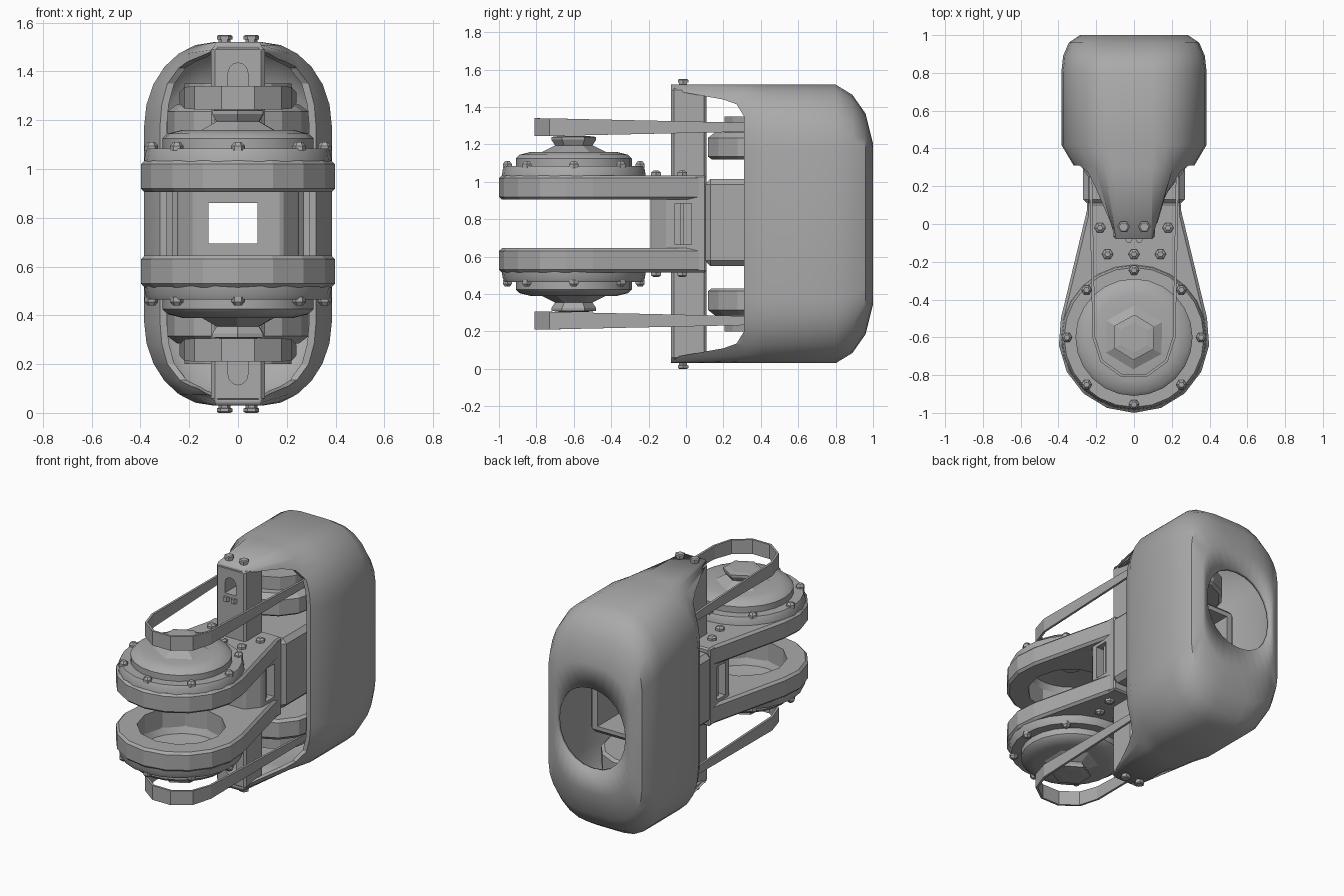
import bpy, bmesh
from math import cos, sin, pi, radians
from mathutils import Vector

cube = bpy.data.objects.get("Cube")
if cube:
    bpy.data.objects.remove(cube)

MID = 0.775    # height of the mirror plane; all meshes are built around it
HUB = -0.6     # y of the drive axis

grey = bpy.data.materials.new("plain grey")
grey.use_nodes = True
grey.diffuse_color = (0.4, 0.4, 0.4, 1)
grey.node_tree.nodes["Principled BSDF"].inputs["Base Color"].default_value = (0.4, 0.4, 0.4, 1)


def finish(name, bm, mirror=False, bevel=0, solid=0, smooth=False):
    bmesh.ops.recalc_face_normals(bm, faces=bm.faces)
    mesh = bpy.data.meshes.new(name)
    bm.to_mesh(mesh)
    bm.free()
    mesh.materials.append(grey)
    ob = bpy.data.objects.new(name, mesh)
    ob.location.z = MID
    bpy.context.collection.objects.link(ob)
    if solid:
        m = ob.modifiers.new("thickness", 'SOLIDIFY')
        m.thickness, m.offset = solid, -1
    if bevel:
        m = ob.modifiers.new("bevel", 'BEVEL')
        m.width, m.segments = bevel, 1
    if mirror:
        m = ob.modifiers.new("mirror", 'MIRROR')
        m.use_axis = (False, False, True)
        m.use_mirror_merge = False
    if smooth:
        bpy.ops.object.select_all(action='DESELECT')
        ob.select_set(True)
        bpy.context.view_layer.objects.active = ob
        bpy.ops.object.shade_smooth_by_angle(angle=radians(32))
    return ob


def loft(name, rings, caps=True, **kw):
    """Skin a row of closed rings."""
    bm = bmesh.new()
    rows = [[bm.verts.new(p) for p in ring] for ring in rings]
    n = len(rows[0])
    for a, b in zip(rows, rows[1:]):
        for i in range(n):
            j = (i + 1) % n
            bm.faces.new((a[i], a[j], b[j], b[i]))
    if caps:
        bm.faces.new(rows[0])
        bm.faces.new(rows[-1])
    return finish(name, bm, **kw)


def circle(r, z, n, x=0, y=HUB, turn=0):
    return [(x + r * cos(2 * pi * i / n + turn), y + r * sin(2 * pi * i / n + turn), z)
            for i in range(n)]


def turned(name, profile, n, x=0, y=HUB, turn=0, **kw):
    return loft(name, [circle(r, z, n, x, y, turn) for r, z in profile], **kw)


def prism(name, pts, axis, lo, hi, **kw):
    """Extrude a 2D outline along one axis."""
    place = {'x': lambda p, t: (t, p[0], p[1]), 'y': lambda p, t: (p[0], t, p[1]),
             'z': lambda p, t: (p[0], p[1], t)}[axis]
    return loft(name, [[place(p, t) for p in pts] for t in (lo, hi)], **kw)


def box(name, x0, x1, y0, y1, z0, z1, **kw):
    return prism(name, [(x0, y0), (x1, y0), (x1, y1), (x0, y1)], 'z', z0, z1, **kw)


def cut(ob, cutter):
    """Subtract the cutter, then discard it."""
    m = ob.modifiers.new("cut", 'BOOLEAN')
    m.operation, m.solver, m.object = 'DIFFERENCE', 'EXACT', cutter
    # the cut goes before any mirroring
    names = [k.type for k in ob.modifiers]
    if 'MIRROR' in names:
        ob.modifiers.move(len(names) - 1, names.index('MIRROR'))
    bpy.context.view_layer.update()
    with bpy.context.temp_override(object=ob, active_object=ob, selected_objects=[ob]):
        for k in [k.name for k in ob.modifiers if k.type != 'MIRROR']:
            bpy.ops.object.modifier_apply(modifier=k)
    bpy.data.objects.remove(cutter)


# Rear cowling: rounded sections along y, closing to a round hole at the back
def section(y, w, h, cx, cz):
    ring = []
    for q, (sx, sz) in enumerate([(1, 1), (-1, 1), (-1, -1), (1, -1)]):
        for k in range(7):
            a = (q + k / 6) * pi / 2
            ring.append((sx * cx + (w - cx) * cos(a), y, sz * cz + (h - cz) * sin(a)))
    return ring


cowling = loft("rear_cowling", [
    section(-0.08, 0.11, 0.745, 0.09, 0.4), section(0.31, 0.32, 0.745, 0.1, 0.4),
    section(0.42, 0.385, 0.745, 0.1, 0.4), section(0.8, 0.385, 0.745, 0.1, 0.4),
    section(0.89, 0.375, 0.69, 0.1, 0.38), section(0.96, 0.345, 0.59, 0.1, 0.34),
    section(1.0, 0.285, 0.43, 0.05, 0.2), section(1.0, 0.25, 0.27, 0.01, 0.01),
], caps=False, solid=0.025, smooth=True)
edge = [(-0.2, 0.715), (-0.08, 0.715), (0.2, 0.665), (0.27, 0.64), (0.31, 0.575)]
cut(cowling, prism("cutter", edge + [(y, -z) for y, z in reversed(edge)], 'x', -0.6, 0.6))

# Upright column with an arched slot near each end
column = box("column", -0.11, 0.11, -0.08, 0.11, 0.13, 0.73, mirror=True, bevel=0.015)
arch = [(-0.04, 0.55), (0.04, 0.55)] + [(0.04 * cos(i * pi / 6), 0.62 + 0.04 * sin(i * pi / 6))
                                        for i in range(7)]
cut(column, prism("cutter", arch, 'y', -0.2, 0.05))

# Yoke web with a through window and side recesses
web = prism("yoke_web", [(-0.25, -0.1), (-0.18, -0.19), (0.18, -0.19), (0.25, -0.1),
                         (0.25, 0.11), (-0.25, 0.11)], 'z', -0.26, 0.26, bevel=0.01)
cut(web, box("cutter", -0.12, 0.08, -0.5, 0.5, -0.08, 0.085))
for s in (-1, 1):
    cut(web, box("cutter", min(s * 0.19, s * 0.4), max(s * 0.19, s * 0.4), -0.06, 0.03, -0.11, 0.11))
    box("recess_rail", s * 0.21 - 0.01, s * 0.21 + 0.01, -0.03, -0.01, -0.12, 0.12)

# Yoke arms: teardrop plates with round openings
arc = [(0.4 * cos(radians(a)), HUB + 0.4 * sin(radians(a))) for a in range(-195, 16, 21)]
arm = prism("yoke_arm", arc + [(0.24, 0.11), (-0.24, 0.11)], 'z', 0.13, 0.26, mirror=True, bevel=0.015)
cut(arm, turned("cutter", [(0.27, 0), (0.27, 0.5)], 12))

# Drive housing with stepped cover and recessed underside
turned("drive_housing", [(0.1, 0.32), (0.25, 0.3), (0.27, 0.255), (0.385, 0.255), (0.38, 0.29),
                         (0.37, 0.31), (0.31, 0.31), (0.31, 0.35), (0.29, 0.37), (0.23, 0.385),
                         (0.1, 0.385)], 24, mirror=True, smooth=True)
turned("drive_hub", [(0.19, 0.375), (0.1, 0.42), (0.12, 0.45), (0.12, 0.465), (0.08, 0.47)],
       6, turn=0.5, mirror=True)
turned("inner_nut", [(0.06, 0.29), (0.06, 0.33)], 6, mirror=True)

# Bolts around the housing, on the arms and on the cowling ends
for i in range(8):
    a = i * pi / 4
    turned("housing_bolt", [(0.028, 0.3), (0.028, 0.32), (0.015, 0.335)], 6,
           0.355 * cos(a), HUB + 0.355 * sin(a), mirror=True)
for x, y in [(-0.14, -0.16), (0, -0.16), (0.14, -0.16), (-0.18, -0.02), (0.18, -0.02)]:
    turned("arm_bolt", [(0.03, 0.25), (0.03, 0.275), (0.015, 0.285)], 6, x, y, mirror=True)
for x in (-0.055, 0.055):
    turned("end_bolt", [(0.025, 0.73), (0.025, 0.755), (0.032, 0.757), (0.032, 0.77), (0.024, 0.775)],
           6, x, -0.015, mirror=True)
    turned("slot_bolt", [(0.02, 0.5), (0.02, 0.53)], 6, x * 0.5, -0.08, mirror=True)

# Drive belts: flat bands, narrower toward the rear
path = [(0.22 * cos(radians(a)), HUB + 0.22 * sin(radians(a))) for a in range(-180, 1, 36)]
path += [(0.24 * cos(radians(a)), 0.42 + 0.24 * sin(radians(a))) for a in range(0, 181, 30)]


def belt_edge(side):
    return [(x, y, 0.517 + side * (0.048 - 0.026 * min(1, max(0, (y + 0.75) / 1.05))))
            for x, y in path]


loft("drive_belt", [belt_edge(-1), belt_edge(1)], caps=False, solid=0.015, mirror=True)

# Motors inside the cowling
turned("motor", [(0.27, 0.345), (0.29, 0.36), (0.29, 0.46), (0.25, 0.49)], 14, y=0.4, mirror=True)
turned("motor_pulley", [(0.22, 0.48), (0.22, 0.575)], 14, y=0.42, mirror=True)

# Hollow middle body behind the column
body = box("middle_body", -0.27, 0.27, 0.1, 0.65, -0.225, 0.24, bevel=0.03)
cut(body, box("cutter", -0.2, 0.2, 0.14, 0.8, -0.17, 0.18))
cut(body, box("cutter", -0.12, 0.08, 0, 0.3, -0.08, 0.085))
